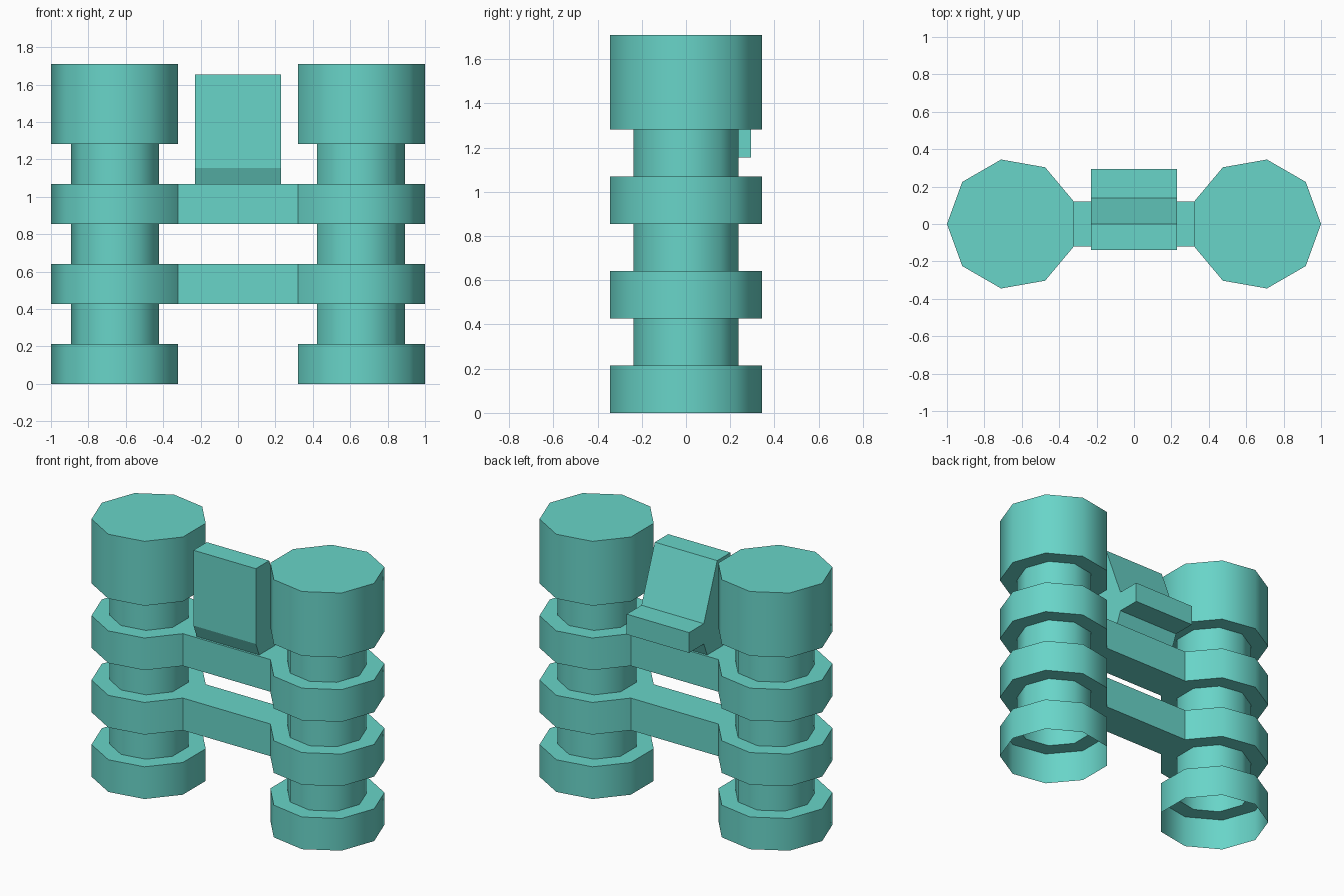
import bpy, bmesh
from math import cos, sin, pi, radians

if "Cube" in bpy.data.objects:
    bpy.data.objects.remove(bpy.data.objects["Cube"])

teal = bpy.data.materials.new("teal")
teal.diffuse_color = (0.14, 0.66, 0.58, 1)
teal.use_nodes = True
teal.node_tree.nodes["Principled BSDF"].inputs["Base Color"].default_value = teal.diffuse_color

SIDES, CX = 9, 0.65          # nonagon columns at x = +-CX
R_WIDE, R_NARROW = 0.35, 0.242
STEP = 0.2138                # height of one tier


def finish(bm, name, smooth=False):
    bmesh.ops.recalc_face_normals(bm, faces=bm.faces)
    mesh = bpy.data.meshes.new(name)
    bm.to_mesh(mesh)
    bm.free()
    mesh.materials.append(teal)
    obj = bpy.data.objects.new(name, mesh)
    bpy.context.collection.objects.link(obj)
    if smooth:
        bpy.ops.object.select_all(action='DESELECT')
        bpy.context.view_layer.objects.active = obj
        obj.select_set(True)
        bpy.ops.object.shade_smooth_by_angle(angle=radians(50))
    return obj


def prism(name, profile, half_width, caps=True):
    """Extrude a (y, z) outline across x."""
    bm = bmesh.new()
    left = [bm.verts.new((-half_width, y, z)) for y, z in profile]
    right = [bm.verts.new((half_width, y, z)) for y, z in profile]
    n = len(profile)
    for i in range(n):
        j = (i + 1) % n
        bm.faces.new((left[i], left[j], right[j], right[i]))
    if caps:
        bm.faces.new(left)
        bm.faces.new(right)
    return finish(bm, name)


def column(name, side):
    """Stepped shell, open at the bottom, capped on top."""
    # alternating wide and narrow tiers; the top tier is double height
    levels = [0, 1, 2, 3, 4, 5, 6, 8]
    bm = bmesh.new()
    rings, walls = [], []
    for t in range(7):
        r = R_NARROW if t % 2 else R_WIDE
        for lv in levels[t:t + 2]:
            rings.append([bm.verts.new((side * (CX + r * cos(2 * pi * k / SIDES)),
                                        r * sin(2 * pi * k / SIDES), lv * STEP))
                          for k in range(SIDES)])
    for i, (a, b) in enumerate(zip(rings, rings[1:])):
        for k in range(SIDES):
            # leave the inner facet open where a bridge joins (tiers 2 and 4)
            if i in (4, 8) and k == SIDES // 2:
                continue
            m = (k + 1) % SIDES
            bm.faces.new((a[k], a[m], b[m], b[k]))
    bm.faces.new(rings[-1])
    return finish(bm, name, smooth=True)


# Columns
column("right_column", 1)
column("left_column", -1)

# Bridges run between the inner facets of the two columns
facet_x = CX - R_WIDE * cos(pi / SIDES)
facet_y = R_WIDE * sin(pi / SIDES)
for name, tier in (("lower_bridge", 2), ("upper_bridge", 4)):
    z0, z1 = tier * STEP, (tier + 1) * STEP
    prism(name, [(-facet_y, z0), (facet_y, z0), (facet_y, z1), (-facet_y, z1)],
          facet_x, caps=False)

# Upright block with sloped back and rear ledge, standing on the upper bridge
prism("rest_block", [(-0.105, 5 * STEP), (-0.14, 1.155), (-0.14, 1.655), (0, 1.655),
                     (0.14, 1.29), (0.295, 1.29), (0.295, 1.155), (0.14, 1.155),
                     (0.105, 5 * STEP)], 0.229)
